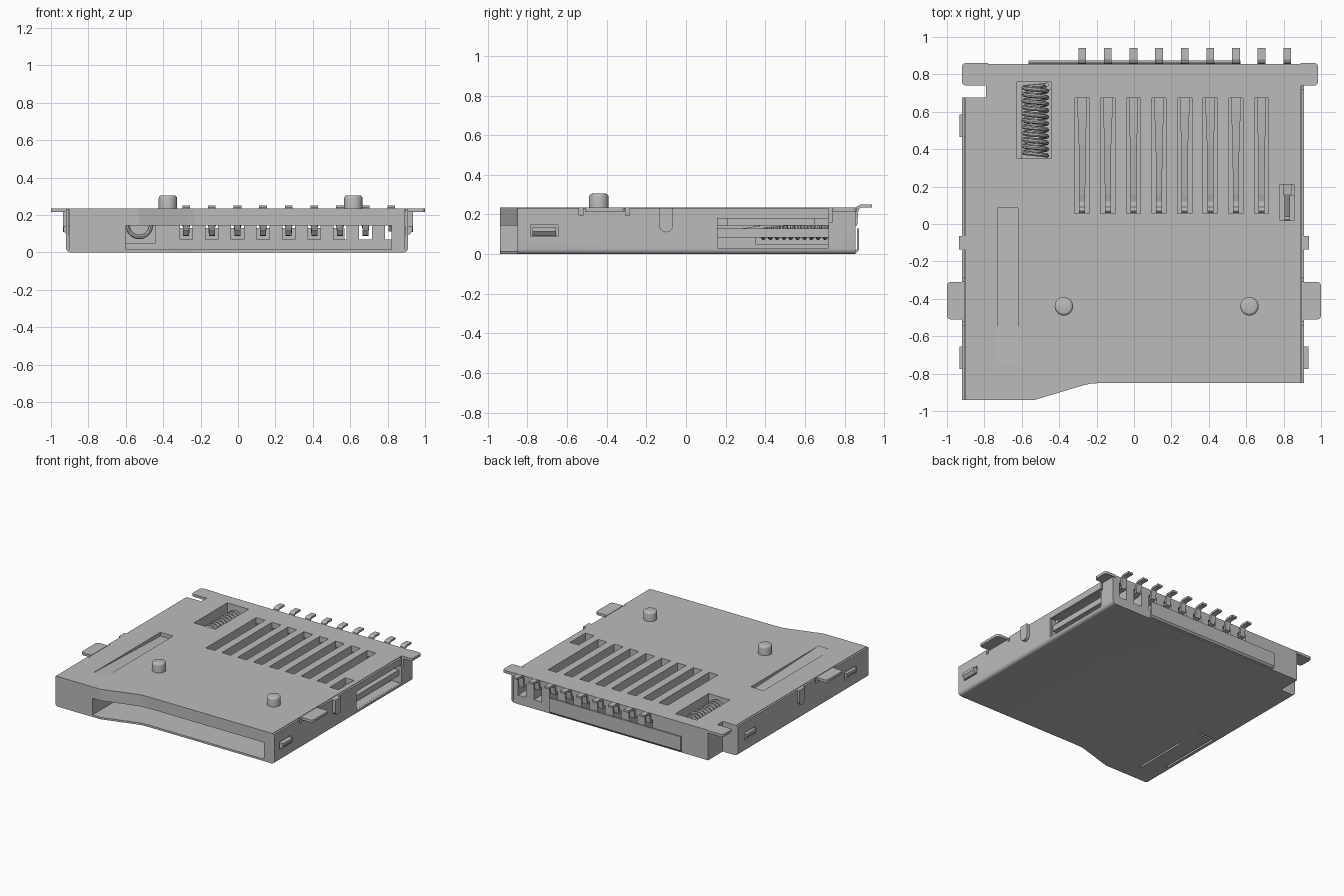
import bpy, bmesh, math

if "Cube" in bpy.data.objects:
    bpy.data.objects.remove(bpy.data.objects["Cube"])

grey = bpy.data.materials.new("plain grey")
grey.diffuse_color = (0.5, 0.5, 0.5, 1)
grey.use_nodes = True
grey.node_tree.nodes["Principled BSDF"].inputs["Base Color"].default_value = grey.diffuse_color


def finish(name, bm):
    bmesh.ops.recalc_face_normals(bm, faces=bm.faces)
    me = bpy.data.meshes.new(name)
    bm.to_mesh(me)
    bm.free()
    me.materials.append(grey)
    ob = bpy.data.objects.new(name, me)
    bpy.context.collection.objects.link(ob)
    return ob


def prism(name, pts, a, b, axis="z"):
    """Extrude a 2D outline along z (xy outline), x (yz outline) or y (xz outline)."""
    place = {"z": lambda p, h: (p[0], p[1], h),
             "x": lambda p, h: (h, p[0], p[1]),
             "y": lambda p, h: (p[0], h, p[1])}[axis]
    bm = bmesh.new()
    lo = [bm.verts.new(place(p, a)) for p in pts]
    hi = [bm.verts.new(place(p, b)) for p in pts]
    bm.faces.new(lo)
    bm.faces.new(hi)
    n = len(pts)
    for i in range(n):
        j = (i + 1) % n
        bm.faces.new((lo[i], lo[j], hi[j], hi[i]))
    return finish(name, bm)


def box(name, x0, x1, y0, y1, z0, z1):
    return prism(name, [(x0, y0), (x1, y0), (x1, y1), (x0, y1)], z0, z1)


def bevel(ob, width, segs, rule):
    bm = bmesh.new()
    bm.from_mesh(ob.data)
    edges = [e for e in bm.edges if rule(e.verts[0].co, e.verts[1].co)]
    bmesh.ops.bevel(bm, geom=edges, offset=width, segments=segs, profile=0.5, affect='EDGES')
    bm.to_mesh(ob.data)
    bm.free()


def bake(ob):
    dg = bpy.context.evaluated_depsgraph_get()
    me = bpy.data.meshes.new_from_object(ob.evaluated_get(dg))
    ob.modifiers.clear()
    return me


def cut(ob, cutters):
    for c in cutters:
        m = ob.modifiers.new("cut", 'BOOLEAN')
        m.operation, m.solver, m.object = 'DIFFERENCE', 'EXACT', c
    ob.data = bake(ob)
    for c in cutters:
        bpy.data.objects.remove(c)


def ribbon(name, x, path, t=0.015):
    """Bent sheet strip following (y, z, half width) points."""
    bm = bmesh.new()
    rows = [(bm.verts.new((x - w, y, z)), bm.verts.new((x + w, y, z))) for y, z, w in path]
    for a, b in zip(rows, rows[1:]):
        bm.faces.new((a[0], a[1], b[1], b[0]))
    bmesh.ops.recalc_face_normals(bm, faces=bm.faces)
    bmesh.ops.solidify(bm, geom=bm.faces[:], thickness=t)
    return finish(name, bm)


def outline(xl, xr):
    return [(xl, -0.94), (-0.53, -0.94), (-0.27, -0.862), (-0.23, -0.853), (-0.17, -0.85),
            (xr, -0.85), (xr, 0.855), (-0.79, 0.855), (-0.79, 0.675), (xl, 0.675)]


SLOTS = [-0.277 + 0.137 * i for i in range(8)]
PINS = SLOTS + [0.819]

# plastic housing with card cavity, contact slots and pockets
housing = prism("plastic_housing", outline(-0.904, 0.894), 0.015, 0.235)
cuts = [box("c", -0.6, 0.82, -1.1, 0.72, 0.0, 0.145),
        box("c", -0.625, -0.44, 0.35, 0.76, 0.05, 0.3),
        box("c", 0.78, 0.855, 0.02, 0.21, 0.08, 0.3),
        box("c", 0.8, 1.0, 0.16, 0.72, 0.03, 0.18),
        box("c", -0.88, -0.67, -0.8, -0.15, 0.0, 0.08),
        prism("c", [(0.085, 0.205), (0.085, 0.26), (-0.75, 0.26), (-0.75, 0.234)],
              -0.73, -0.62, "x")]
cuts += [box("c", x - 0.038, x + 0.038, 0.055, 0.675, 0.1, 0.3) for x in SLOTS]
cuts += [box("c", x - 0.034, x + 0.034, 0.65, 0.95, 0.07, 0.19) for x in PINS]
cut(housing, cuts)

# sheet metal shell: floor and side walls with rounded lower edges
shell = prism("metal_shell", outline(-0.92, 0.91), 0.0, 0.232)
bevel(shell, 0.025, 4, lambda a, b: a.z < 0.001 and b.z < 0.001
      and abs(a.x - b.x) < 0.001 and abs(a.x) > 0.9)
cuts = [box("c", -0.905, 0.895, -1.1, 1.1, 0.015, 0.3),
        box("c", 0.85, 1.0, 0.16, 0.72, 0.03, 0.18),
        box("c", 0.88, 1.0, 0.72, 0.74, 0.16, 0.3),
        box("c", -0.88, -0.865, -0.68, -0.17, -0.1, 0.05),
        box("c", -0.735, -0.72, -0.8, -0.36, -0.1, 0.05),
        box("c", -0.865, -0.75, -0.18, -0.165, -0.1, 0.05)]
CLIPS = [(1, -0.715), (-1, -0.715), (-1, 0.525)]
for s, y in CLIPS:
    cuts.append(box("c", s * 0.85, s * 1.0, y - 0.07, y + 0.07, 0.088, 0.148))
for s in (-1, 1):
    for y in (-0.53, -0.295):
        cuts.append(box("c", s * 0.85, s * 1.0, y - 0.01, y + 0.01, 0.195, 0.3))
cut(shell, cuts)

# clip nubs poking through the shell windows
for s, y in CLIPS:
    prism("clip_nub", [(s * 0.885, 0.095), (s * 0.917, 0.095), (s * 0.933, 0.115),
                       (s * 0.933, 0.138), (s * 0.885, 0.138)], y - 0.06, y + 0.06, "y")

# rounded side tongues
for s in (-1, 1):
    pts = [(-0.135, 0.232), (-0.065, 0.232)]
    pts += [(-0.1 + 0.035 * math.cos(a), 0.145 - 0.035 * math.sin(a))
            for a in [math.pi * i / 10 for i in range(11)]]
    prism("side_tongue", pts, s * 0.895, s * 0.935, "x")

# solder tabs
for x0, x1, y0, y1 in [(0.9, 1.0, -0.51, -0.31), (-1.0, -0.91, -0.51, -0.31),
                       (0.89, 0.985, 0.74, 0.86), (-0.92, -0.78, 0.74, 0.86)]:
    tab = box("solder_tab", x0, x1, y0, y1, 0.215, 0.235)
    out = x1 if x1 > 0 else x0
    bevel(tab, 0.02, 3, lambda a, b: abs(a.z - b.z) > 0.01 and abs(a.x - out) < 0.001)

# rail inside the right window
box("side_rail", 0.84, 0.885, 0.15, 0.73, 0.085, 0.13)

# folded rear plate of the shell
ribbon("rear_plate", 0.003, [(0.83, 0.008, 0.567), (0.862, 0.009, 0.567),
                             (0.874, 0.022, 0.567), (0.874, 0.13, 0.567)], 0.012)

# contact springs with pins
PIN = [(0.94, 0.25, 0.021), (0.88, 0.25, 0.021), (0.862, 0.24, 0.021), (0.855, 0.22, 0.021)]
for x in SLOTS:
    ribbon("contact_spring", x, PIN + [
        (0.85, 0.175, 0.021), (0.82, 0.168, 0.025), (0.6, 0.165, 0.025), (0.42, 0.15, 0.018),
        (0.16, 0.112, 0.016), (0.12, 0.102, 0.016), (0.09, 0.105, 0.016), (0.07, 0.13, 0.016)])
ribbon("switch_pin", 0.819, PIN + [(0.85, 0.16, 0.021), (0.75, 0.16, 0.021)])
ribbon("switch_spring", 0.819, [(0.215, 0.2, 0.022), (0.16, 0.195, 0.022),
                                (0.15, 0.19, 0.014), (0.04, 0.13, 0.014), (0.025, 0.15, 0.014)])

# coil spring
cu = bpy.data.curves.new("coil", 'CURVE')
cu.dimensions, cu.bevel_depth, cu.bevel_resolution, cu.use_fill_caps = '3D', 0.012, 2, True
sp = cu.splines.new('POLY')
N, TURNS = 220, 11
sp.points.add(N)
for i in range(N + 1):
    a = 2 * math.pi * TURNS * i / N
    sp.points[i].co = (-0.528 + 0.062 * math.cos(a), 0.365 + 0.38 * i / N,
                       0.145 + 0.062 * math.sin(a), 1)
tmp = bpy.data.objects.new("coil", cu)
bpy.context.collection.objects.link(tmp)
me = bake(tmp)
bpy.data.objects.remove(tmp)
me.materials.clear()
me.materials.append(grey)
coil = bpy.data.objects.new("coil_spring", me)
bpy.context.collection.objects.link(coil)

# locating posts with softened tops
posts = []
for x in (-0.375, 0.617):
    ring = [(x + 0.049 * math.cos(2 * math.pi * i / 32), -0.44 + 0.049 * math.sin(2 * math.pi * i / 32))
            for i in range(32)]
    post = prism("locating_post", ring, 0.22, 0.305)
    bevel(post, 0.015, 3, lambda a, b: a.z > 0.3 and b.z > 0.3)
    posts.append(post)

# smooth the round parts only
for ob in bpy.context.collection.objects:
    ob.select_set(ob in posts + [coil, shell])
bpy.context.view_layer.objects.active = coil
bpy.ops.object.shade_smooth_by_angle(angle=math.radians(35))
